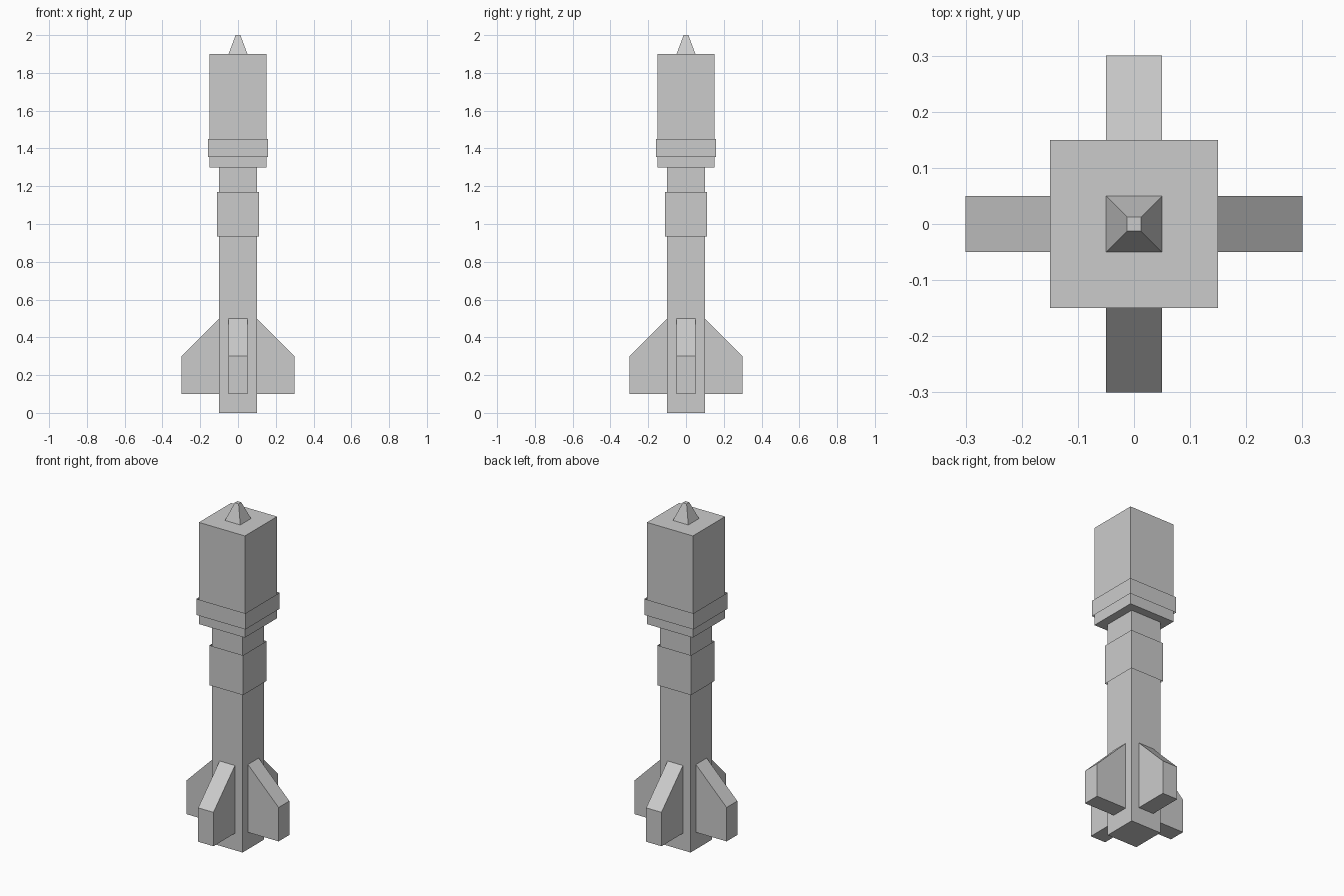
import bpy, bmesh, math
from mathutils import Matrix

old = bpy.data.objects.get("Cube")
if old:
    bpy.data.objects.remove(old, do_unlink=True)

GREY = (0.6, 0.6, 0.6, 1)
grey = bpy.data.materials.new("plain grey")
grey.use_nodes = True
grey.diffuse_color = GREY
grey.node_tree.nodes["Principled BSDF"].inputs["Base Color"].default_value = GREY


def finish(name, bm):
    mesh = bpy.data.meshes.new(name)
    bm.to_mesh(mesh)
    bm.free()
    mesh.materials.append(grey)
    obj = bpy.data.objects.new(name, mesh)
    bpy.context.collection.objects.link(obj)
    return obj


def block(name, half, low, high, top_half=None, open_ends=False):
    """Square block between two heights, optionally tapered or open-ended."""
    bm = bmesh.new()
    bmesh.ops.create_cube(bm, size=2)
    for v in bm.verts:
        upper = v.co.z > 0
        width = top_half if upper and top_half else half
        v.co = (v.co.x * width, v.co.y * width, high if upper else low)
    bm.normal_update()
    if open_ends:
        ends = [f for f in bm.faces if abs(f.normal.z) > 0.9]
        bmesh.ops.delete(bm, geom=ends, context="FACES")
    return finish(name, bm)


def fin(name, angle):
    """Slab with a sloping shoulder, extruded from its side profile."""
    profile = [(0.1, 0.1), (0.3, 0.1), (0.3, 0.3), (0.1, 0.5)]
    bm = bmesh.new()
    face = bm.faces.new([bm.verts.new((x, -0.05, z)) for x, z in profile])
    ext = bmesh.ops.extrude_face_region(bm, geom=[face])
    moved = [g for g in ext["geom"] if isinstance(g, bmesh.types.BMVert)]
    bmesh.ops.translate(bm, verts=moved, vec=(0, 0.1, 0))
    bmesh.ops.recalc_face_normals(bm, faces=bm.faces)
    bm.transform(Matrix.Rotation(angle, 4, "Z"))
    return finish(name, bm)


# Body, from the ground up
block("shaft", 0.1, 0, 1.3)
block("shaft_sleeve", 0.11, 0.935, 1.17, open_ends=True)
block("head", 0.15, 1.3, 1.9)
block("head_band", 0.16, 1.355, 1.45, open_ends=True)
block("nose_tip", 0.05, 1.9, 2.0, top_half=0.0125)

# Four tail fins
for i, side in enumerate(("left", "back", "right", "front")):
    fin(side + "_fin", i * math.pi / 2)
